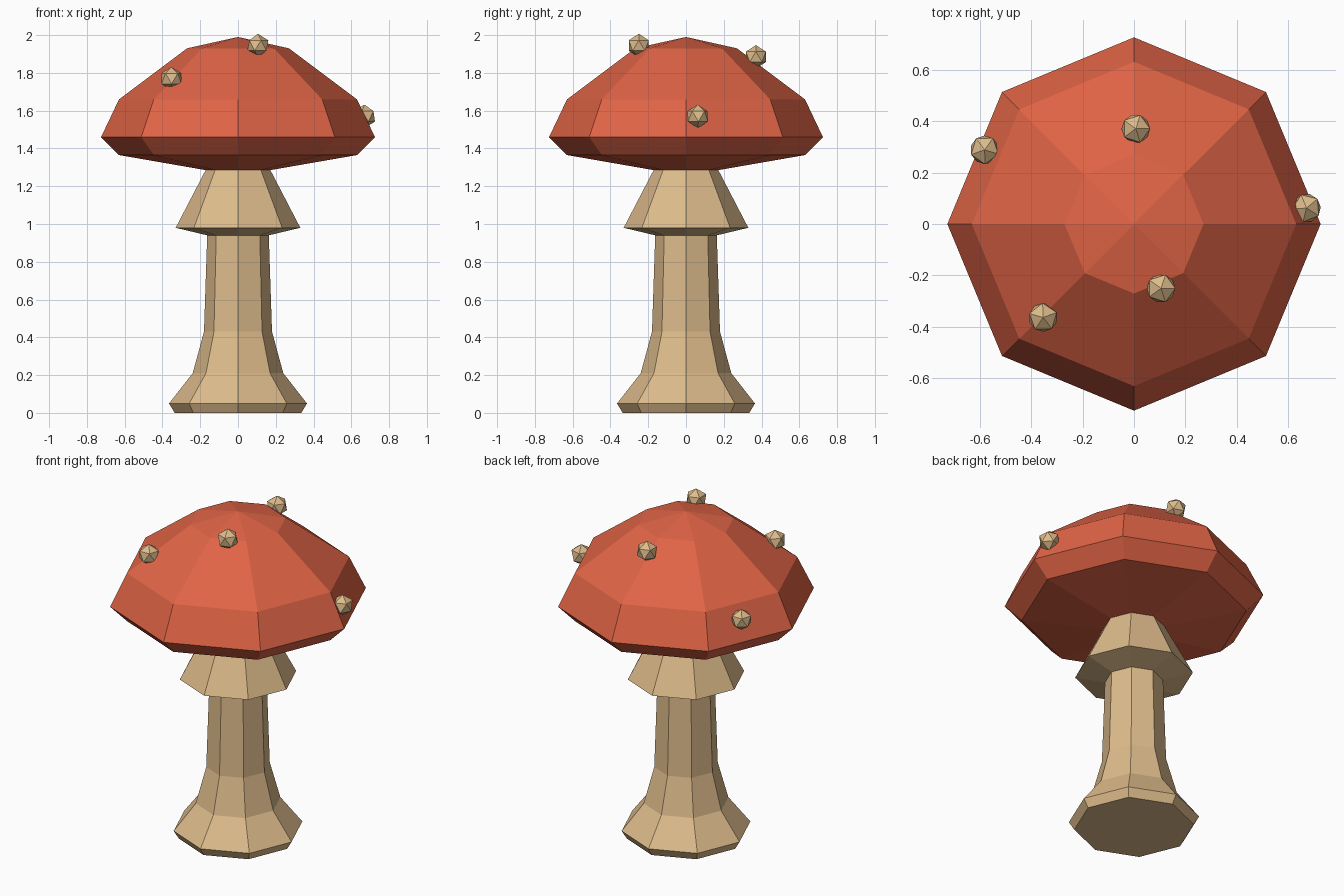
import bpy, bmesh, math
from mathutils import Matrix

if "Cube" in bpy.data.objects:
    bpy.data.objects.remove(bpy.data.objects["Cube"])

SIDES = 8


def material(name, rgb):
    m = bpy.data.materials.new(name)
    m.diffuse_color = (*rgb, 1)
    m.use_nodes = True
    m.node_tree.nodes["Principled BSDF"].inputs["Base Color"].default_value = m.diffuse_color
    return m


RED = material("cap_red", (0.745, 0.127, 0.061))
TAN = material("stem_tan", (0.73, 0.50, 0.26))


def finish(name, bm, mat):
    bmesh.ops.recalc_face_normals(bm, faces=bm.faces)
    mesh = bpy.data.meshes.new(name)
    bm.to_mesh(mesh)
    bm.free()
    mesh.materials.append(mat)
    obj = bpy.data.objects.new(name, mesh)
    bpy.context.collection.objects.link(obj)
    return obj


def lathe(name, profile, mat, cap_bottom=False, apex=None):
    """Eight-sided turned part from (radius, z) points, listed bottom to top."""
    bm = bmesh.new()
    rings = []
    for r, z in profile:
        angles = [2 * math.pi * i / SIDES for i in range(SIDES)]
        rings.append([bm.verts.new((r * math.cos(a), r * math.sin(a), z)) for a in angles])
    for low, high in zip(rings, rings[1:]):
        for i in range(SIDES):
            j = (i + 1) % SIDES
            bm.faces.new((low[i], low[j], high[j], high[i]))
    if cap_bottom:
        bm.faces.new(rings[0][::-1])
    if apex is not None:
        tip = bm.verts.new((0, 0, apex))
        for i in range(SIDES):
            bm.faces.new((rings[-1][i], rings[-1][(i + 1) % SIDES], tip))
    return finish(name, bm, mat)


# Stem with flared foot
lathe("stem", [(0.335, 0), (0.365, 0.05), (0.24, 0.21), (0.18, 0.43), (0.163, 0.94)],
      TAN, cap_bottom=True)

# Skirt hanging below the cap
lathe("skirt", [(0.163, 0.94), (0.33, 0.98), (0.17, 1.288)], TAN)

# Faceted cap
lathe("cap", [(0.17, 1.285), (0.63, 1.365), (0.725, 1.46), (0.63, 1.66), (0.27, 1.93)],
      RED, apex=1.99)

# Raised spots: x, y, z, turn in degrees
spots = [(0.105, -0.25, 1.945, 0), (-0.353, -0.363, 1.77, 20), (0.67, 0.062, 1.57, 40),
         (0.007, 0.37, 1.885, 0), (-0.58, 0.288, 1.59, 55)]
for n, (x, y, z, turn) in enumerate(spots, 1):
    bm = bmesh.new()
    place = Matrix.Translation((x, y, z)) @ Matrix.Rotation(math.radians(turn), 4, 'Z')
    bmesh.ops.create_icosphere(bm, subdivisions=1, radius=0.062, matrix=place)
    finish(f"spot_{n}", bm, TAN)
